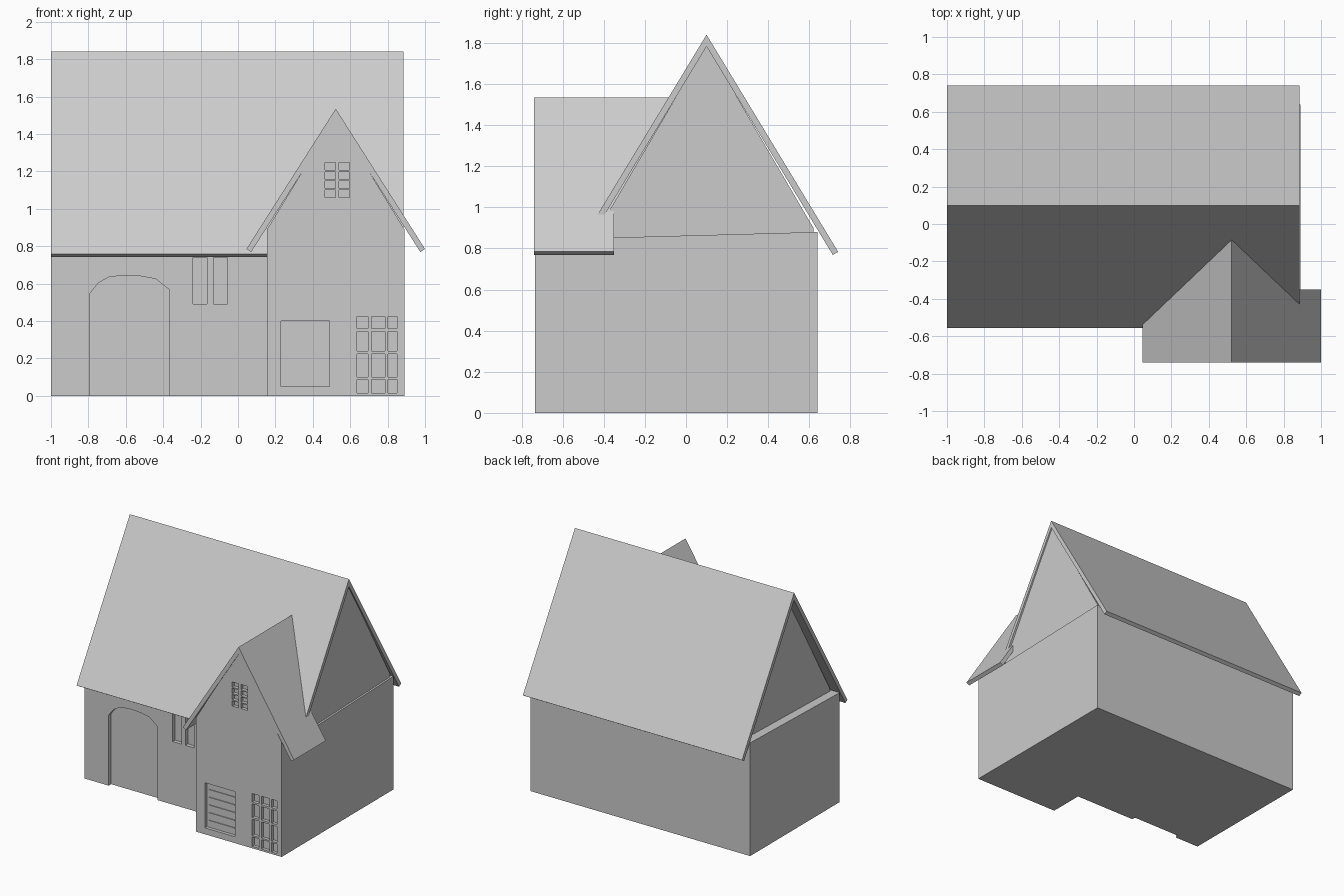
import bpy, bmesh, math

if "Cube" in bpy.data.objects:
    bpy.data.objects.remove(bpy.data.objects["Cube"])

plaster = bpy.data.materials.new("light grey")
plaster.diffuse_color = (0.6, 0.6, 0.6, 1)
plaster.use_nodes = True
plaster.node_tree.nodes["Principled BSDF"].inputs["Base Color"].default_value = plaster.diffuse_color


def add_prism(bm, profile, axis, a, b):
    """Extrude a 2D profile along 'x' (profile = y,z) or 'y' (profile = x,z)."""
    def put(p, t):
        return (t, p[0], p[1]) if axis == 'x' else (p[0], t, p[1])
    lo = [bm.verts.new(put(p, a)) for p in profile]
    hi = [bm.verts.new(put(p, b)) for p in profile]
    n = len(profile)
    faces = [bm.faces.new(lo), bm.faces.new(hi[::-1])]
    for i in range(n):
        j = (i + 1) % n
        faces.append(bm.faces.new((lo[i], hi[i], hi[j], lo[j])))
    bmesh.ops.recalc_face_normals(bm, faces=faces)


def make(name, prisms):
    bm = bmesh.new()
    for p in prisms:
        add_prism(bm, *p)
    me = bpy.data.meshes.new(name)
    bm.to_mesh(me)
    bm.free()
    ob = bpy.data.objects.new(name, me)
    bpy.context.collection.objects.link(ob)
    me.materials.append(plaster)
    return ob


def rect(x0, x1, z0, z1):
    return [(x0, z0), (x1, z0), (x1, z1), (x0, z1)]


def carve(ob, profiles, front, depth):
    """Recess the given front-view outlines into a wall."""
    cutter = make("cutter", [(p, 'y', front - 0.1, front + depth) for p in profiles])
    mod = ob.modifiers.new("recess", 'BOOLEAN')
    mod.operation, mod.solver, mod.object = 'DIFFERENCE', 'EXACT', cutter
    bpy.context.view_layer.objects.active = ob
    bpy.ops.object.modifier_apply(modifier=mod.name)
    bpy.data.objects.remove(cutter)


def chevron(c, top, left, right, slope, thick):
    """Roof cross-section: two slopes of constant thickness."""
    drop = thick * math.hypot(1, slope)
    dx, dz = thick * slope / math.hypot(1, slope), thick / math.hypot(1, slope)
    zl, zr = top - (c - left) * slope, top - (right - c) * slope
    return [(left, zl), (c, top), (right, zr), (right - dx, zr - dz),
            (c, top - drop), (left + dx, zl - dz)]


FRONT, WING = -0.46, -0.735

# main walls, with arched doorway and two slit windows
walls = make("main_walls", [([(FRONT, 0), (0.64, 0), (0.64, 0.88), (FRONT, 0.85)], 'x', -1, 0.89)])
arch = [(-0.79, -0.1), (-0.37, -0.1), (-0.37, 0.57), (-0.44, 0.625), (-0.52, 0.64),
        (-0.61, 0.645), (-0.69, 0.635), (-0.745, 0.605), (-0.79, 0.55)]
carve(walls, [arch, rect(-0.24, -0.165, 0.49, 0.74), rect(-0.13, -0.055, 0.49, 0.74)], FRONT, 0.03)

# gable walls under the main roof, set back on the left
make("main_gable", [([(-0.44, 0.84), (0.62, 0.84), (0.62, 0.9), (0.1, 1.79), (-0.44, 0.87)],
                     'x', -0.93, 0.875)])

# front wing with paned windows and a shuttered opening
wing = make("wing_walls", [([(0.155, 0), (0.89, 0), (0.89, 0.89), (0.5225, 1.49), (0.155, 0.89)],
                            'y', WING, FRONT)])
panes = [rect(x0, x1, z0, z1)
         for x0, x1 in ((0.637, 0.695), (0.715, 0.785), (0.803, 0.85))
         for z0, z1 in ((0.015, 0.088), (0.1, 0.225), (0.24, 0.345), (0.36, 0.425))]
panes += [rect(x, x + 0.055, 1.06 + i * 0.049, 1.1 + i * 0.049)
          for x in (0.465, 0.54) for i in range(4)]
carve(wing, panes + [rect(0.23, 0.49, 0.05, 0.4)], WING, 0.025)

# shutter slats in the recess
make("shutter_slats", [(rect(0.25, 0.47, z, z + 0.006), 'y', WING + 0.019, WING + 0.027)
                       for z in (0.1, 0.16, 0.22, 0.28, 0.34)])

# main roof
make("main_roof", [(chevron(0.1, 1.84, -0.555, 0.74, 1.65, 0.03), 'x', -1, 0.885)])

# wing roof: full width in front, narrower where it runs into the main roof
make("wing_roof", [(chevron(0.5225, 1.535, 0.045, 1.0, 1.57, 0.03), 'y', -0.74, -0.35)])
make("wing_roof_back", [(chevron(0.5225, 1.535, 0.045, 0.87, 1.57, 0.03), 'y', -0.35, -0.08)])
